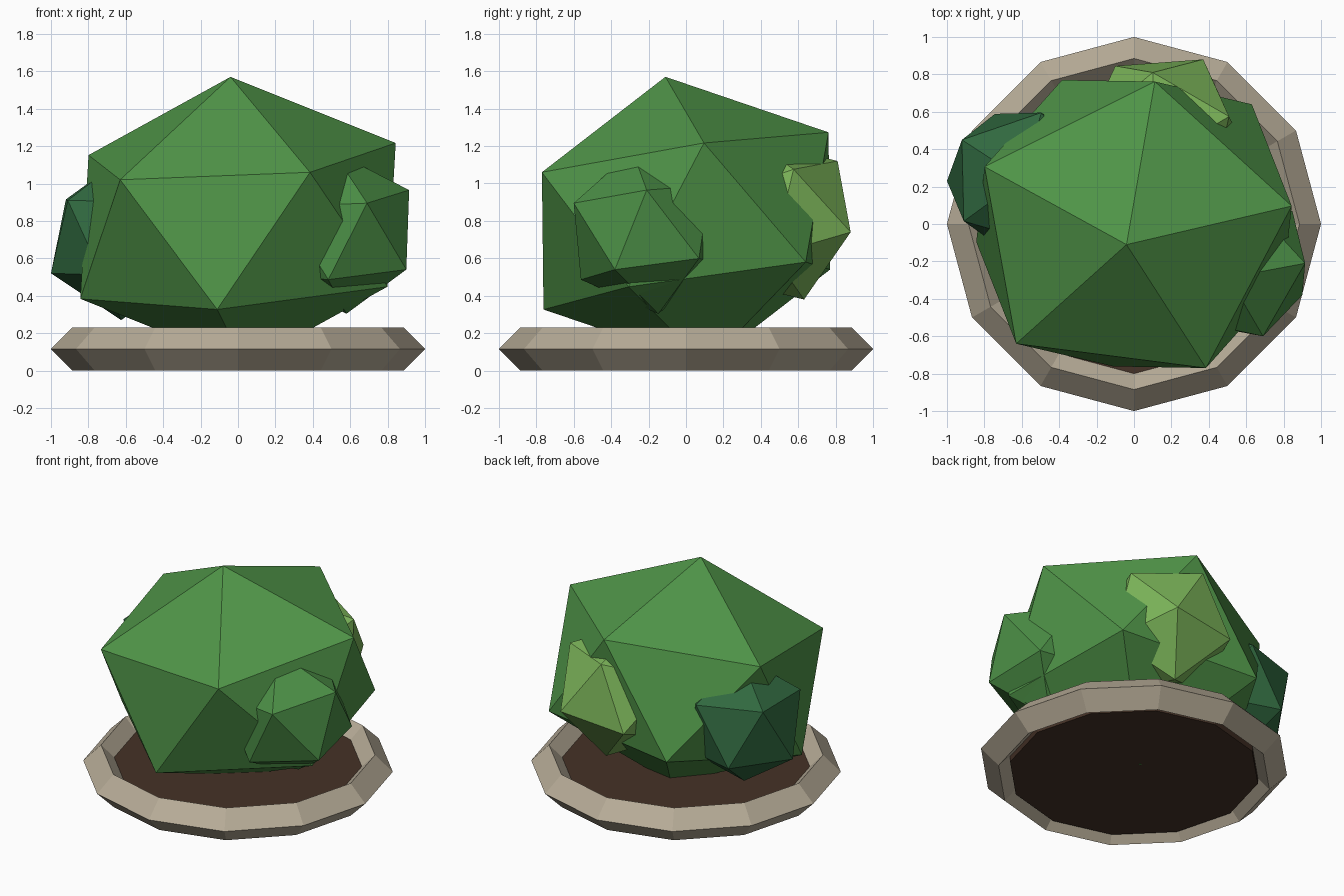
import bpy, bmesh, math
from mathutils import Vector, Matrix

if "Cube" in bpy.data.objects:
    bpy.data.objects.remove(bpy.data.objects["Cube"])


def finish(bm, name, color):
    bmesh.ops.recalc_face_normals(bm, faces=bm.faces)
    mesh = bpy.data.meshes.new(name)
    bm.to_mesh(mesh)
    bm.free()
    obj = bpy.data.objects.new(name, mesh)
    bpy.context.collection.objects.link(obj)
    mat = bpy.data.materials.new(name + "_material")
    mat.diffuse_color = (*color, 1)
    mat.use_nodes = True
    mat.node_tree.nodes["Principled BSDF"].inputs["Base Color"].default_value = mat.diffuse_color
    mesh.materials.append(mat)
    return obj


def clump(name, color, face, center=None):
    """Icosahedron fitted to one of its faces; regular when no centre is given."""
    a, b, c = (Vector(p) for p in face)
    if center is None:
        mid = (a + b + c) / 3
        edge = ((a - b).length + (b - c).length + (c - a).length) / 3
        n = (b - a).cross(c - a).normalized()
        if n.dot(Vector((mid.x, mid.y, 0))) < 0:
            n = -n
        center = mid - n * edge * 0.7558
    center = Vector(center)
    bm = bmesh.new()
    bmesh.ops.create_icosphere(bm, subdivisions=1, radius=1)
    bm.faces.ensure_lookup_table()
    src = Matrix([v.co for v in bm.faces[0].verts]).transposed()
    dst = Matrix([a - center, b - center, c - center]).transposed()
    fit = dst @ src.inverted()
    for v in bm.verts:
        v.co = fit @ v.co + center
    return finish(bm, name, color)


# Planter rim: 12-sided ring with a diamond section
bm = bmesh.new()
R, r, N = 0.885, 0.115, 12
rings = []
for i in range(N):
    t = 2 * math.pi * i / N
    rings.append([bm.verts.new(((R + d) * math.cos(t), (R + d) * math.sin(t), r + h))
                  for d, h in ((r, 0), (0, r), (-r, 0), (0, -r))])
for i in range(N):
    p, q = rings[i], rings[(i + 1) % N]
    for j in range(4):
        k = (j + 1) % 4
        bm.faces.new((p[j], q[j], q[k], p[k]))
finish(bm, "planter_rim", (0.47, 0.41, 0.31))

# Soil disc
bm = bmesh.new()
bmesh.ops.create_cone(bm, cap_ends=True, segments=12, radius1=0.81, radius2=0.81,
                      depth=0.11, matrix=Matrix.Translation((0, 0, 0.09)))
finish(bm, "soil", (0.06, 0.032, 0.02))

# Main bush and three smaller leaf clumps
clump("bush", (0.08, 0.30, 0.065),
      [(-0.04, -0.11, 1.57), (-0.63, -0.64, 1.02), (0.385, -0.77, 1.06)], (0, 0, 0.8))
clump("right_clump", (0.07, 0.27, 0.06),
      [(0.915, -0.21, 0.965), (0.90, -0.38, 0.54), (0.69, -0.60, 0.895)])
clump("left_clump", (0.03, 0.14, 0.05),
      [(-1.0, 0.23, 0.52), (-0.92, 0.45, 0.915), (-0.91, 0.015, 0.91)])
clump("back_clump", (0.20, 0.46, 0.10),
      [(0.37, 0.88, 0.74), (0.10, 0.81, 1.12), (-0.10, 0.845, 0.69)])
